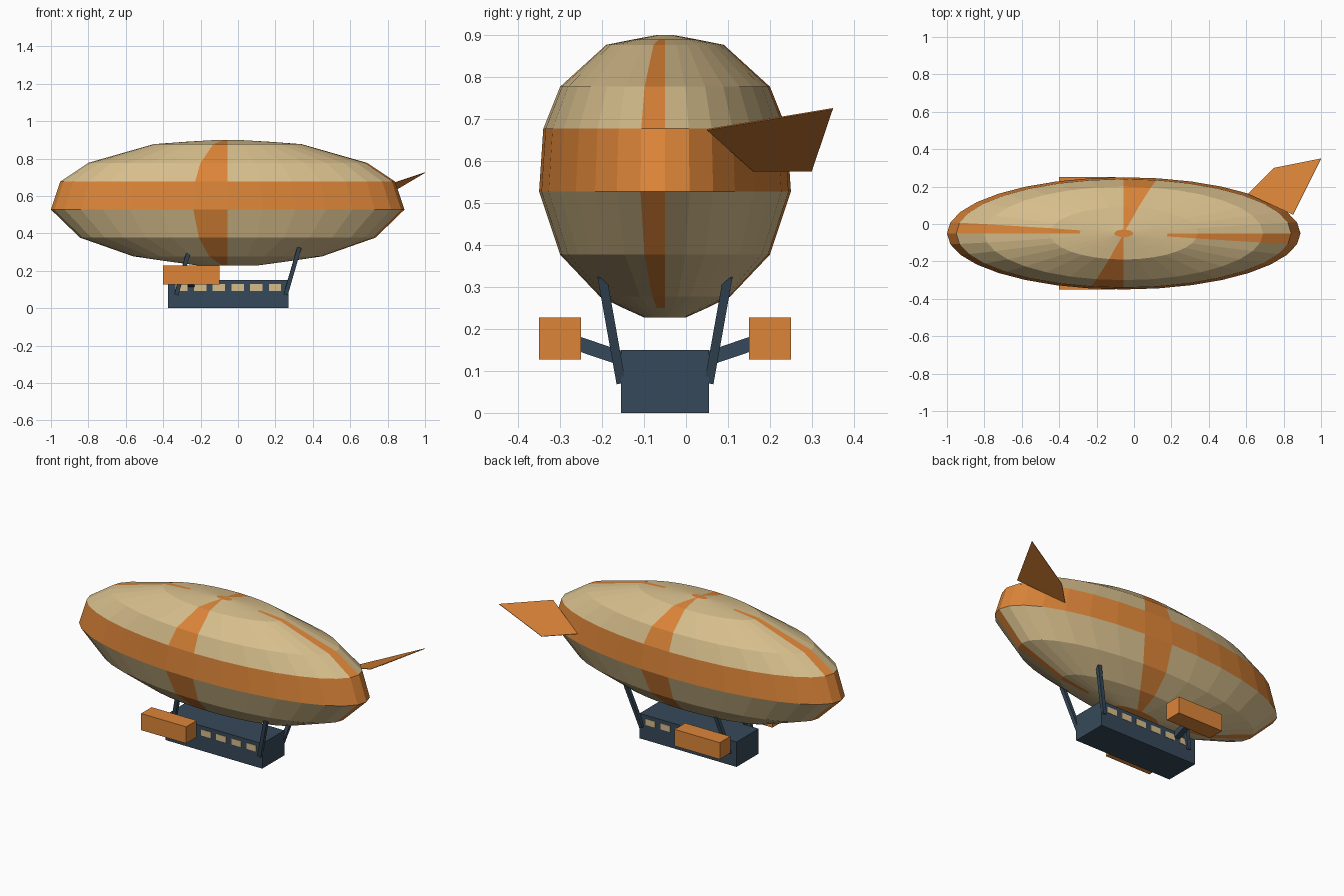
import bpy, bmesh, math
from mathutils import Vector

if "Cube" in bpy.data.objects:
    bpy.data.objects.remove(bpy.data.objects["Cube"])


def material(name, rgb):
    m = bpy.data.materials.new(name)
    m.use_nodes = True
    m.diffuse_color = (*rgb, 1)
    m.node_tree.nodes["Principled BSDF"].inputs["Base Color"].default_value = (*rgb, 1)
    return m


CREAM = material("cream canvas", (0.67, 0.51, 0.26))
ORANGE = material("orange", (0.72, 0.235, 0.04))
NAVY = material("slate navy", (0.037, 0.066, 0.1))


def finish(bm, name, *mats):
    bmesh.ops.recalc_face_normals(bm, faces=bm.faces[:])
    mesh = bpy.data.meshes.new(name)
    bm.to_mesh(mesh)
    bm.free()
    for m in mats:
        mesh.materials.append(m)
    obj = bpy.data.objects.new(name, mesh)
    bpy.context.scene.collection.objects.link(obj)
    return obj


def box(name, lo, hi, mat):
    lo, hi = Vector(lo), Vector(hi)
    bm = bmesh.new()
    bmesh.ops.create_cube(bm, size=1)
    for v in bm.verts:
        v.co = (lo + hi) / 2 + v.co * (hi - lo)
    return finish(bm, name, mat)


def bar(name, a, b, width, mat):
    """Square bar running from a to b."""
    a, b = Vector(a), Vector(b)
    bm = bmesh.new()
    bmesh.ops.create_cube(bm, size=1)
    for v in bm.verts:
        v.co *= Vector((width, width, (b - a).length))
    obj = finish(bm, name, mat)
    obj.location = (a + b) / 2
    # keep one side of the bar square to the x axis
    zdir = (b - a).normalized()
    ydir = zdir.cross(Vector((1, 0, 0))).normalized()
    xdir = ydir.cross(zdir)
    rot = obj.rotation_euler.to_matrix()
    rot.col[0], rot.col[1], rot.col[2] = xdir, ydir, zdir
    obj.rotation_euler = rot.to_euler()
    return obj


CX, CY = -0.055, -0.05   # hull and cabin centre
SEGMENTS = 32

# Gas bag: stacked elliptical rings (height, x radius, y radius)
RINGS = [(0.227, 0.15, 0.049), (0.25, 0.32, 0.1), (0.277, 0.505, 0.155),
         (0.377, 0.79, 0.25), (0.527, 0.945, 0.3), (0.677, 0.895, 0.29),
         (0.777, 0.745, 0.25), (0.877, 0.395, 0.14), (0.889, 0.235, 0.08),
         (0.9, 0.05, 0.02)]
bm = bmesh.new()
loops = []
for z, rx, ry in RINGS:
    angles = [math.tau * i / SEGMENTS for i in range(SEGMENTS)]
    loops.append([bm.verts.new((CX + rx * math.cos(t), CY + ry * math.sin(t), z))
                  for t in angles])
band = 4
last = len(RINGS) - 2
for r in range(last + 1):
    for i in range(SEGMENTS):
        j = (i + 1) % SEGMENTS
        f = bm.faces.new((loops[r][i], loops[r][j], loops[r + 1][j], loops[r + 1][i]))
        quarter = SEGMENTS // 4
        side_stripe = j % (2 * quarter) == quarter
        end_stripe = j % (2 * quarter) == 0 and 0 < r < last
        f.material_index = int(r == band or side_stripe or end_stripe)
for loop in (loops[0], loops[-1]):
    bm.faces.new(loop).material_index = 1
finish(bm, "gas_bag", CREAM, ORANGE)

# Tail fin: one thin swept plate
bm = bmesh.new()
corners = [(0.61, 0.16, 0.577), (0.75, 0.3, 0.577), (1.0, 0.35, 0.725), (0.85, 0.05, 0.675)]
bm.faces.new([bm.verts.new(c) for c in corners])
fin = finish(bm, "tail_fin", ORANGE)
solid = fin.modifiers.new("thickness", "SOLIDIFY")
solid.thickness = 0.003
solid.offset = 0

# Cabin
box("cabin", (-0.375, CY - 0.105, 0), (0.27, CY + 0.105, 0.15), NAVY)

# Parts repeated on the front and back sides
for side, label in ((-1, "front"), (1, "back")):
    wall = CY + side * 0.105
    for i in range(6):
        x = -0.335 + 0.1 * i
        box(f"{label}_window_{i + 1}", (x, wall - 0.002, 0.092),
            (x + 0.066, wall + 0.002, 0.128), CREAM)
    inner, outer = CY + side * 0.2, CY + side * 0.3
    box(f"{label}_engine", (-0.4, min(inner, outer), 0.127),
        (-0.1, max(inner, outer), 0.227), ORANGE)
    bar(f"{label}_engine_arm", (-0.25, wall - side * 0.01, 0.127),
        (-0.25, inner + side * 0.01, 0.166), 0.034, NAVY)
    for x, end in ((-0.33, "right"), (0.255, "left")):
        bar(f"{label}_{end}_strut", (x, wall, 0.073),
            (x + 0.073, CY + side * 0.15, 0.325), 0.022, NAVY)
